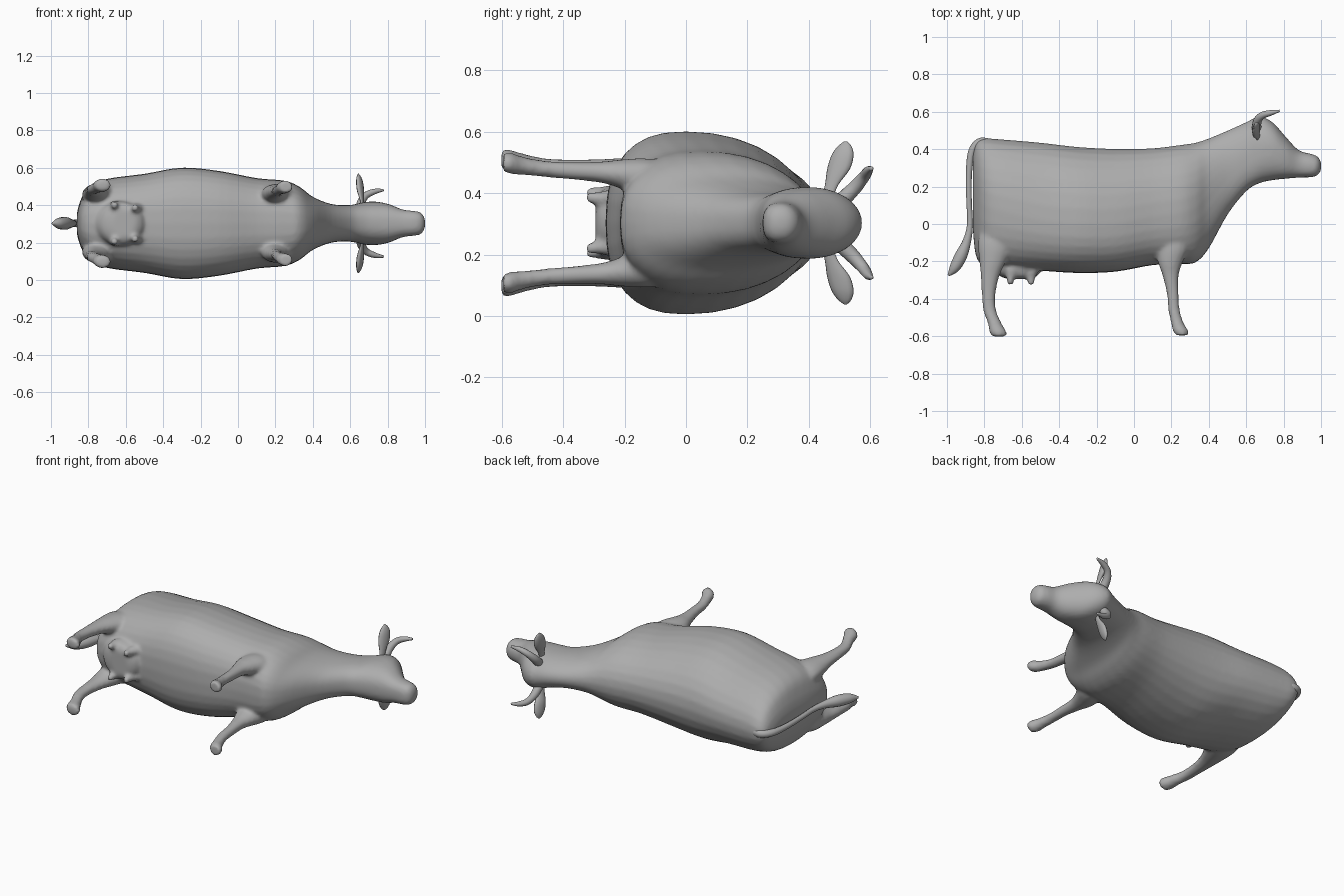
import bpy, bmesh, math
from mathutils import Vector

MID = 0.303  # z of the animal's symmetry plane (it lies on its side)
hide = bpy.data.materials.new("grey hide")
hide.diffuse_color = (0.42, 0.42, 0.42, 1)


def smooth_rows(rows, n=4):
    """Catmull-Rom interpolation between rows of numbers."""
    out = []
    for i in range(len(rows) - 1):
        p = [rows[max(i - 1, 0)], rows[i], rows[i + 1], rows[min(i + 2, len(rows) - 1)]]
        for k in range(n):
            t = k / n
            out.append([0.5 * (2 * b + (c - a) * t + (2 * a - 5 * b + 4 * c - d) * t * t
                               + (3 * b - a - 3 * c + d) * t ** 3) for a, b, c, d in zip(*p)])
    return out + [list(rows[-1])]


def skin(name, rings):
    """Closed surface through a list of equal-sized rings."""
    bm = bmesh.new()
    vs = [[bm.verts.new(p) for p in r] for r in rings]
    m = len(vs[0])
    for a, b in zip(vs, vs[1:]):
        for i in range(m):
            bm.faces.new((a[i], a[(i + 1) % m], b[(i + 1) % m], b[i]))
    bm.faces.new(vs[0])
    bm.faces.new(vs[-1])
    bmesh.ops.recalc_face_normals(bm, faces=bm.faces)
    me = bpy.data.meshes.new(name)
    bm.to_mesh(me)
    bm.free()
    me.materials.append(hide)
    me.shade_smooth()
    ob = bpy.data.objects.new(name, me)
    bpy.context.collection.objects.link(ob)
    return ob


def spow(v, e):
    return math.copysign(abs(v) ** e, v)


def torso_ring(row, m=32):
    x, top, bot, mid, w = row
    pts = []
    for i in range(m):
        a = 2 * math.pi * i / m
        s, c = math.sin(a), math.cos(a)
        e, h = (0.97, top - mid) if s > 0 else (0.8, mid - bot)
        pts.append((x, mid + h * spow(s, e), MID + w * spow(c, e)))
    return pts


def limb(name, rows, side, m=16):
    """Rows: y, x centre, offset from the midplane, half length in x, half width in z."""
    return skin(name, [[(x + a * math.cos(2 * math.pi * i / m), y,
                         MID + side * (z + b * math.sin(2 * math.pi * i / m)))
                        for i in range(m)] for y, x, z, a, b in smooth_rows(rows)])


def tube(name, rows, m=12):
    """Round tube, rows: x, y, z, radius."""
    rows = smooth_rows(rows, 6)
    pts = [Vector(r[:3]) for r in rows]
    rings = []
    for i, p in enumerate(pts):
        t = (pts[min(i + 1, len(pts) - 1)] - pts[max(i - 1, 0)]).normalized()
        u = t.cross(Vector((0.3, 0, 1))).normalized()
        v = t.cross(u)
        rings.append([p + rows[i][3] * (u * math.cos(2 * math.pi * k / m) + v * math.sin(2 * math.pi * k / m))
                      for k in range(m)])
    return skin(name, rings)


# Torso, neck and head: x, top y, bottom y, y of widest point, half width
body = skin("body", [torso_ring(r) for r in smooth_rows([
    (-0.862, 0.36, -0.02, 0.18, 0.05),
    (-0.845, 0.43, -0.17, 0.15, 0.115),
    (-0.80, 0.457, -0.225, 0.10, 0.195),
    (-0.70, 0.452, -0.24, 0.07, 0.238),
    (-0.50, 0.435, -0.25, 0.02, 0.265),
    (-0.30, 0.412, -0.262, 0.00, 0.298),
    (-0.10, 0.402, -0.255, 0.00, 0.280),
    (0.10, 0.405, -0.22, 0.04, 0.242),
    (0.25, 0.423, -0.215, 0.06, 0.228),
    (0.33, 0.435, -0.205, 0.09, 0.195),
    (0.40, 0.458, -0.13, 0.16, 0.142),
    (0.50, 0.50, 0.05, 0.27, 0.103),
    (0.60, 0.545, 0.175, 0.36, 0.098),
    (0.67, 0.575, 0.218, 0.40, 0.113),
    (0.74, 0.545, 0.234, 0.40, 0.116),
    (0.81, 0.468, 0.242, 0.36, 0.102),
    (0.88, 0.395, 0.248, 0.32, 0.074),
    (0.945, 0.376, 0.25, 0.31, 0.066),
    (0.98, 0.362, 0.26, 0.31, 0.056),
    (1.0, 0.335, 0.285, 0.31, 0.025)])])

parts = []
for side in (1, -1):
    # Hind leg, thigh to hoof
    parts.append(limb("hind_leg", [
        (0.02, -0.72, 0.13, 0.09, 0.05), (-0.10, -0.735, 0.15, 0.10, 0.06),
        (-0.20, -0.755, 0.162, 0.072, 0.05), (-0.28, -0.77, 0.172, 0.05, 0.036),
        (-0.38, -0.777, 0.177, 0.037, 0.03), (-0.46, -0.772, 0.183, 0.035, 0.028),
        (-0.53, -0.745, 0.195, 0.037, 0.031), (-0.575, -0.728, 0.203, 0.046, 0.036),
        (-0.602, -0.72, 0.205, 0.038, 0.033)], side))
    # Front leg, shoulder to hoof
    parts.append(limb("front_leg", [
        (0.02, 0.21, 0.14, 0.09, 0.05), (-0.12, 0.21, 0.15, 0.085, 0.06),
        (-0.20, 0.195, 0.158, 0.068, 0.05), (-0.27, 0.195, 0.165, 0.045, 0.036),
        (-0.37, 0.207, 0.170, 0.032, 0.029), (-0.46, 0.214, 0.176, 0.031, 0.027),
        (-0.53, 0.232, 0.186, 0.034, 0.030), (-0.57, 0.249, 0.194, 0.042, 0.035),
        (-0.595, 0.257, 0.196, 0.034, 0.031)], side))
    # Teats
    for x, z in ((-0.66, 0.095), (-0.55, 0.08)):
        parts.append(limb("teat", [(-0.24, x + 0.01, z, 0.04, 0.03), (-0.285, x, z, 0.024, 0.022),
                                   (-0.325, x, z + 0.004, 0.016, 0.016)], side))
# Udder
parts.append(limb("udder", [(-0.15, -0.62, 0, 0.17, 0.13), (-0.23, -0.625, 0, 0.14, 0.12),
                            (-0.275, -0.62, 0, 0.105, 0.108), (-0.295, -0.61, 0, 0.06, 0.075)], 1, 24))

# Merge limbs and udder into one smooth hide
with bpy.context.temp_override(active_object=body, object=body, selected_objects=[body] + parts,
                               selected_editable_objects=[body] + parts):
    bpy.ops.object.join()
rm = body.modifiers.new("blend", 'REMESH')
rm.mode = 'VOXEL'
rm.voxel_size = 0.011
rm.use_smooth_shade = True
sm = body.modifiers.new("soften", 'SMOOTH')
sm.factor = 0.5
sm.iterations = 5

for side, tag in ((1, "left"), (-1, "right")):
    # Horn curving outward, then forward
    tube("horn_" + tag, [
        (0.655, 0.51, MID + side * 0.075, 0.026), (0.66, 0.55, MID + side * 0.115, 0.023),
        (0.685, 0.58, MID + side * 0.15, 0.019), (0.73, 0.594, MID + side * 0.17, 0.015),
        (0.778, 0.605, MID + side * 0.178, 0.006)])
    # Leaf-shaped ear
    skin("ear_" + tag, [[(x + 0.45 * h * math.cos(k * math.pi / 6) + 0.25 * h * math.sin(k * math.pi / 6),
                          y + h * math.sin(k * math.pi / 6), MID + side * z) for k in range(12)]
                        for z, x, y, h in smooth_rows([
                            (0.08, 0.665, 0.46, 0.018), (0.125, 0.662, 0.475, 0.022),
                            (0.175, 0.655, 0.497, 0.037), (0.22, 0.65, 0.51, 0.036),
                            (0.25, 0.646, 0.517, 0.022), (0.266, 0.643, 0.52, 0.004)])])

# Tail with a tuft at the end
tube("tail", [
    (-0.76, 0.425, MID, 0.025), (-0.82, 0.437, MID, 0.024), (-0.865, 0.39, MID, 0.021),
    (-0.882, 0.28, MID, 0.017), (-0.882, 0.13, MID, 0.015), (-0.877, 0.0, MID, 0.016),
    (-0.893, -0.09, MID, 0.023), (-0.925, -0.17, MID, 0.034), (-0.96, -0.235, MID, 0.028),
    (-0.992, -0.275, MID, 0.006)])
